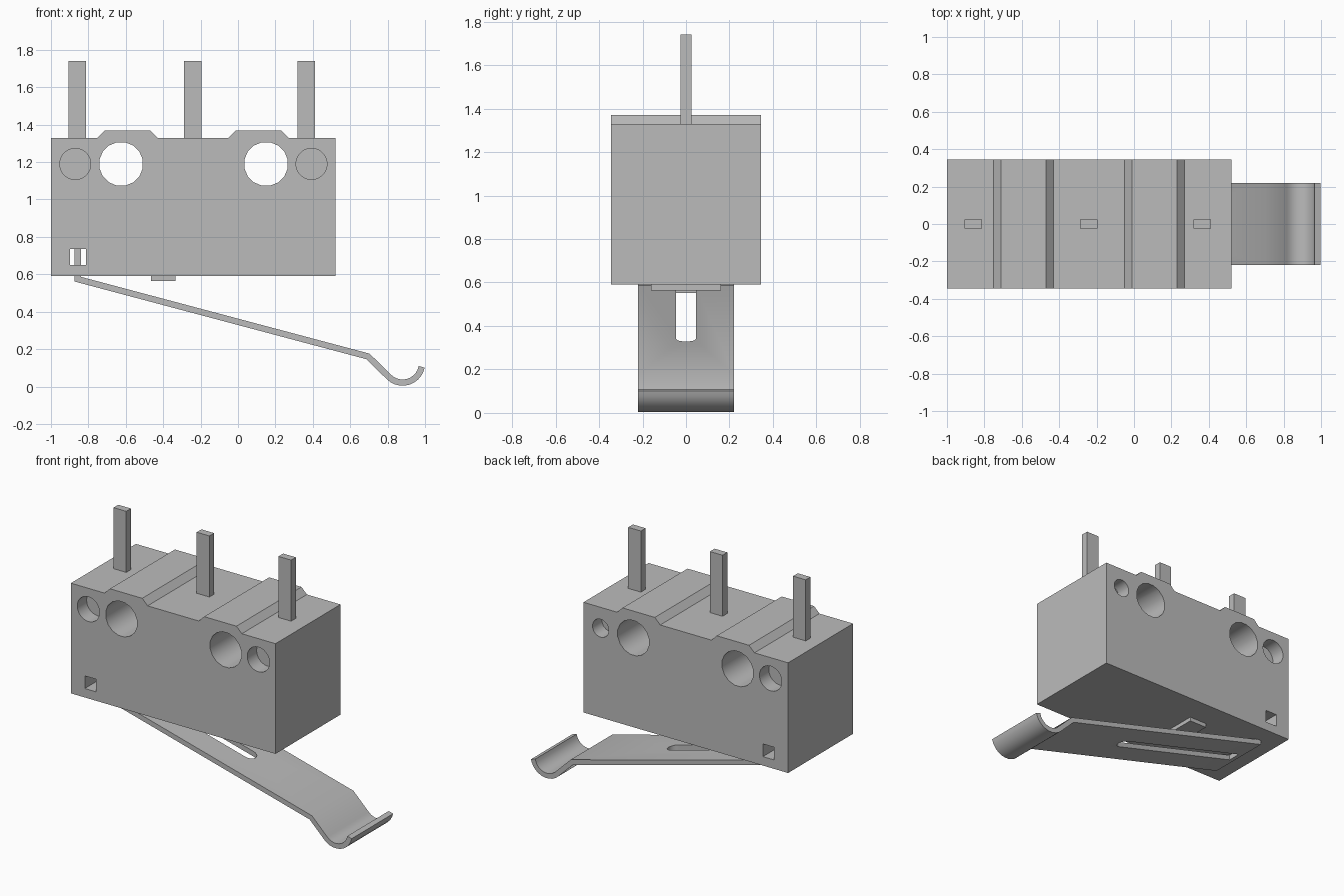
import bpy
import bmesh
from math import radians, cos, sin, pi
from mathutils import Vector

cube = bpy.data.objects.get("Cube")
if cube:
    bpy.data.objects.remove(cube, do_unlink=True)

grey = bpy.data.materials.new("plain grey")
grey.use_nodes = True
grey.diffuse_color = (0.5, 0.5, 0.5, 1)
grey.node_tree.nodes["Principled BSDF"].inputs["Base Color"].default_value = (0.5, 0.5, 0.5, 1)


def extrude(name, outline, y0, y1):
    """Extrude an outline of (x, z) points from y0 to y1."""
    bm = bmesh.new()
    face = bm.faces.new([bm.verts.new((x, y0, z)) for x, z in outline])
    swept = bmesh.ops.extrude_face_region(bm, geom=[face])["geom"]
    moved = [v for v in swept if isinstance(v, bmesh.types.BMVert)]
    bmesh.ops.translate(bm, verts=moved, vec=(0, y1 - y0, 0))
    bmesh.ops.recalc_face_normals(bm, faces=bm.faces)
    mesh = bpy.data.meshes.new(name)
    bm.to_mesh(mesh)
    bm.free()
    mesh.materials.append(grey)
    obj = bpy.data.objects.new(name, mesh)
    bpy.context.collection.objects.link(obj)
    return obj


def box(name, x0, x1, y, z0, z1):
    return extrude(name, [(x0, z0), (x1, z0), (x1, z1), (x0, z1)], -y, y)


def circle(x, z, r, n):
    return [(x + r * cos(2 * pi * (i + 0.5) / n), z + r * sin(2 * pi * (i + 0.5) / n))
            for i in range(n)]


def activate(obj):
    bpy.ops.object.select_all(action="DESELECT")
    obj.select_set(True)
    bpy.context.view_layer.objects.active = obj


def cut(obj, cutter):
    cutter.hide_render = True
    mod = obj.modifiers.new("cut", "BOOLEAN")
    mod.operation = "DIFFERENCE"
    mod.solver = "EXACT"
    mod.object = cutter
    activate(obj)
    bpy.ops.object.modifier_apply(modifier=mod.name)
    bpy.data.objects.remove(cutter, do_unlink=True)


def smooth(obj):
    activate(obj)
    bpy.ops.object.shade_smooth_by_angle(angle=radians(30))


# Housing with two raised bands across the top
DEPTH, BASE, TOP, BAND = 0.345, 0.59, 1.33, 1.37
outline = [(-1, BASE), (-1, TOP)]
for x in (-0.75, -0.05):
    outline += [(x, TOP), (x + 0.04, BAND), (x + 0.28, BAND), (x + 0.32, TOP)]
outline += [(0.52, TOP), (0.52, BASE)]
housing = extrude("housing", outline, -DEPTH, DEPTH)

# Mounting holes right through
HOLE_Z = 1.19
for x in (-0.625, 0.15):
    cut(housing, extrude("hole_cutter", circle(x, HOLE_Z, 0.118, 16), -0.5, 0.5))

# Shallow round recesses; one at the back is smaller
for x, r, side in ((-0.87, 0.083, -1), (0.393, 0.083, -1), (-0.87, 0.083, 1), (0.393, 0.06, 1)):
    cut(housing, extrude("recess_cutter", circle(x, HOLE_Z, r, 32), side * 0.245, side * 0.5))

# Small square window through the lever pivot
cut(housing, box("window_cutter", -0.897, -0.813, 0.5, 0.65, 0.735))
smooth(housing)

# Terminal pins
for name, x in (("left", 0.365), ("middle", -0.242), ("right", -0.86)):
    box(name + "_terminal", x - 0.047, x + 0.047, 0.025, TOP - 0.02, 1.74)

# Plunger under the housing
box("plunger", -0.465, -0.335, 0.16, 0.563, BASE + 0.02)

# Lever: centre line with pivot tab, long arm and curled tip
path = [Vector(p) for p in ((-0.857, 0.75), (-0.857, 0.574), (0.695, 0.161))]
for i in range(11):
    a = radians(225 + 124 * i / 10)
    path.append(Vector((0.88 + 0.104 * cos(a), 0.125 + 0.104 * sin(a))))

HALF = 0.0165
upper, lower = [], []
for i, p in enumerate(path):
    before = (p - path[i - 1]).normalized() if i else (path[1] - p).normalized()
    after = (path[i + 1] - p).normalized() if i < len(path) - 1 else before
    n0, n1 = Vector((-before.y, before.x)), Vector((-after.y, after.x))
    mitre = (n0 + n1).normalized()
    offset = mitre * HALF / mitre.dot(n0)
    upper.append(p + offset)
    lower.append(p - offset)
lever = extrude("lever", upper + lower[::-1], -0.22, 0.22)

# Slot along the lever with a rounded end
slot = extrude("slot_cutter", [(-0.835, 0.1), (0.085, 0.1), (0.085, 0.64), (-0.835, 0.64)], -0.045, 0.045)
cut(lever, slot)
bpy.ops.mesh.primitive_cylinder_add(vertices=24, radius=0.045, depth=0.5, location=(0.085, 0, 0.33))
cut(lever, bpy.context.object)
smooth(lever)
